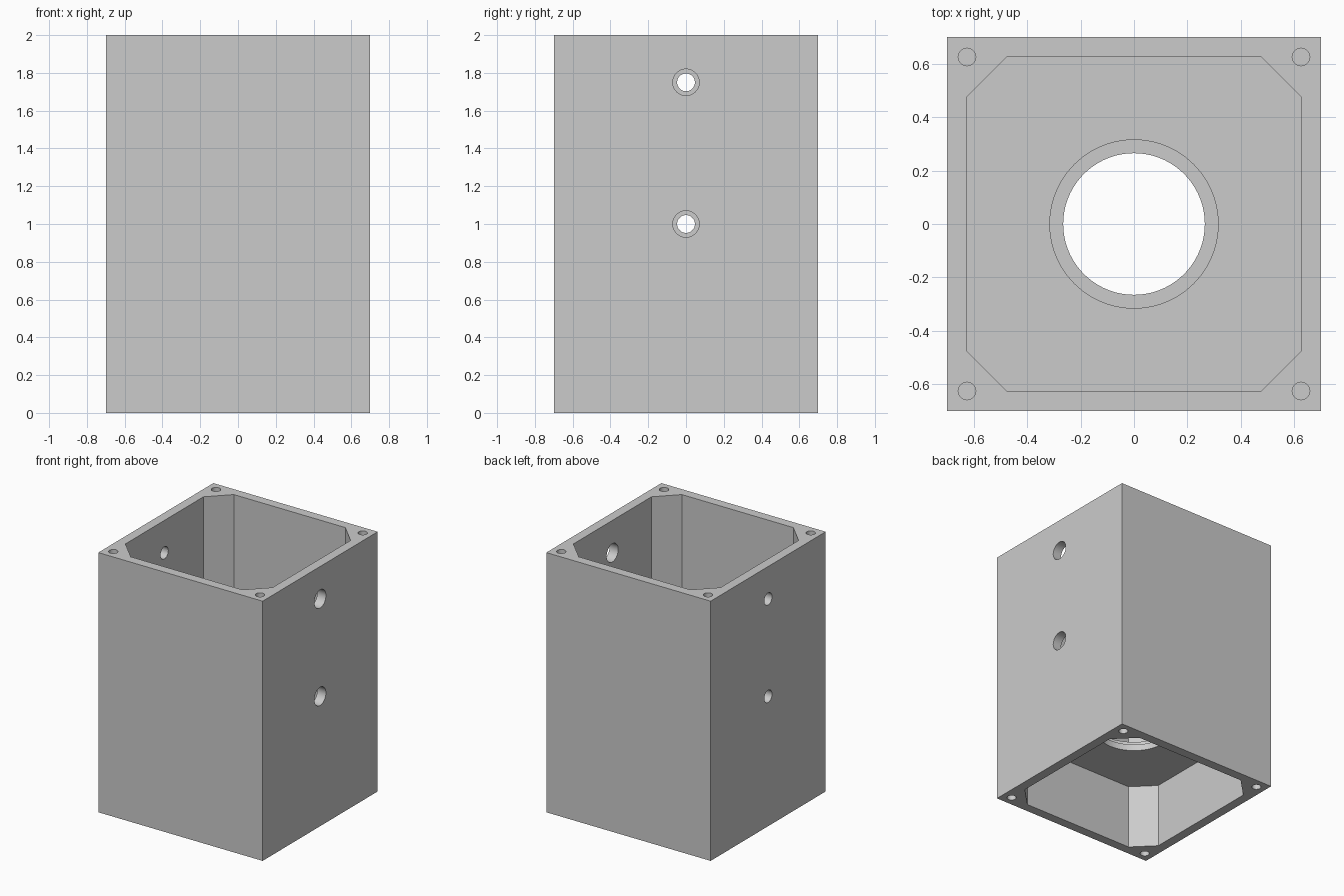
import bpy, bmesh, math
from mathutils import Matrix

cube = bpy.data.objects.get("Cube")
if cube:
    bpy.data.objects.remove(cube, do_unlink=True)

SIDE, HEIGHT = 0.70, 2.0
INNER, CHAMFER_START = 0.627, 0.475
SHELF_LOW, SHELF_TOP, LIP = 0.50, 0.60, 0.55
SCREW_POS, SCREW_R, SCREW_DEPTH = 0.625, 0.033, 0.25

grey = bpy.data.materials.new("plain grey")
grey.use_nodes = True
grey.diffuse_color = (0.6, 0.6, 0.6, 1)
grey.node_tree.nodes["Principled BSDF"].inputs["Base Color"].default_value = (0.6, 0.6, 0.6, 1)


def prism(name, outline, z0, z1, matrix=None):
    """Extrude a flat outline from z0 to z1."""
    bm = bmesh.new()
    base = bm.faces.new([bm.verts.new((x, y, z0)) for x, y in outline])
    ext = bmesh.ops.extrude_face_region(bm, geom=[base])
    top = [v for v in ext["geom"] if isinstance(v, bmesh.types.BMVert)]
    bmesh.ops.translate(bm, verts=top, vec=(0, 0, z1 - z0))
    bmesh.ops.recalc_face_normals(bm, faces=bm.faces)
    if matrix:
        bm.transform(matrix)
    mesh = bpy.data.meshes.new(name)
    bm.to_mesh(mesh)
    bm.free()
    mesh.materials.append(grey)
    obj = bpy.data.objects.new(name, mesh)
    bpy.context.collection.objects.link(obj)
    return obj


def circle(r, n=48, cx=0, cy=0):
    return [(cx + r * math.cos(math.tau * i / n), cy + r * math.sin(math.tau * i / n))
            for i in range(n)]


# Outer block
s = SIDE
housing = prism("housing", [(-s, -s), (s, -s), (s, s), (-s, s)], 0, HEIGHT)

# Chamfered chambers above and below the shelf
a, c = INNER, CHAMFER_START
octagon = [(a, -c), (a, c), (c, a), (-c, a), (-a, c), (-a, -c), (-c, -a), (c, -a)]
cutters = [prism("upper_chamber_cutter", octagon, SHELF_TOP, HEIGHT + 0.1),
           prism("lower_chamber_cutter", octagon, -0.1, SHELF_LOW)]

# Stepped round opening in the shelf
cutters += [prism("shelf_bore_cutter", circle(0.265, 96), SHELF_LOW - 0.1, SHELF_TOP + 0.1),
            prism("shelf_recess_cutter", circle(0.315, 96), LIP, SHELF_TOP + 0.1)]

# Side holes, wide on the left wall and narrow on the right wall
for z in (1.0, 1.75):
    turn = Matrix.Translation((0, 0, z)) @ Matrix.Rotation(math.pi / 2, 4, "Y")
    cutters += [prism("wide_hole_cutter", circle(0.07), 0.5, 0.8, turn),
                prism("narrow_hole_cutter", circle(0.047), -0.8, -0.5, turn)]

# Blind screw holes in both rims
for x in (-SCREW_POS, SCREW_POS):
    for y in (-SCREW_POS, SCREW_POS):
        ring = circle(SCREW_R, 32, x, y)
        cutters += [prism("top_screw_cutter", ring, HEIGHT - SCREW_DEPTH, HEIGHT + 0.1),
                    prism("bottom_screw_cutter", ring, -0.1, SCREW_DEPTH)]

# Cut everything out of the block, then drop the cutters
for cutter in cutters:
    cutter.hide_render = True
    mod = housing.modifiers.new(cutter.name, "BOOLEAN")
    mod.operation = "DIFFERENCE"
    mod.solver = "EXACT"
    mod.object = cutter
bpy.ops.object.select_all(action="DESELECT")
bpy.context.view_layer.objects.active = housing
housing.select_set(True)
for mod in list(housing.modifiers):
    bpy.ops.object.modifier_apply(modifier=mod.name)
for cutter in cutters:
    bpy.data.objects.remove(cutter, do_unlink=True)

bpy.ops.object.shade_smooth_by_angle(angle=math.radians(30))
